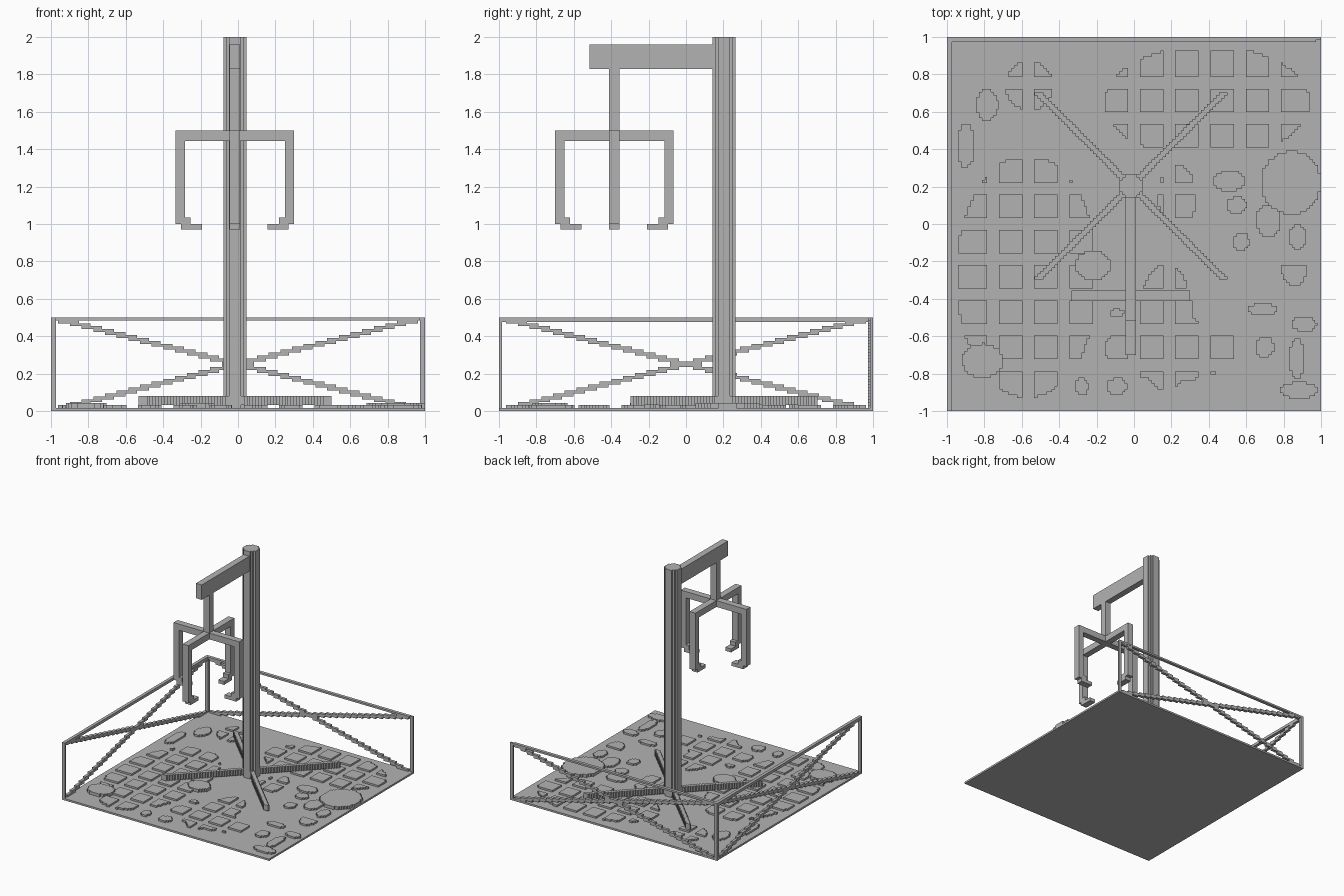
import bpy, bmesh, math

if "Cube" in bpy.data.objects:
    bpy.data.objects.remove(bpy.data.objects["Cube"], do_unlink=True)

GREY = (0.45, 0.45, 0.45, 1)
grey = bpy.data.materials.new("plain grey")
grey.use_nodes = True
grey.diffuse_color = GREY
grey.node_tree.nodes["Principled BSDF"].inputs["Base Color"].default_value = GREY

V = 1 / 64          # edge of one small block
BASE = 0.016        # thickness of the floor slab

# Ways of standing a flat outline (u, v) up with thickness w
FLAT = lambda u, v, w: (u, v, w)
FACING_Y = lambda u, v, w: (u, w, v)
FACING_X = lambda u, v, w: (w, u, v)


def finish(bm, name):
    bmesh.ops.recalc_face_normals(bm, faces=bm.faces)
    mesh = bpy.data.meshes.new(name)
    bm.to_mesh(mesh)
    bm.free()
    mesh.materials.append(grey)
    obj = bpy.data.objects.new(name, mesh)
    bpy.context.collection.objects.link(obj)
    return obj


def add_box(bm, x, y, z):
    ring = [(x[0], y[0]), (x[1], y[0]), (x[1], y[1]), (x[0], y[1])]
    add_prism(bm, ring, z[0], z[1], FLAT)


def add_prism(bm, ring, w0, w1, place):
    low = [bm.verts.new(place(u, v, w0)) for u, v in ring]
    high = [bm.verts.new(place(u, v, w1)) for u, v in ring]
    bm.faces.new(low[::-1])
    bm.faces.new(high)
    for i in range(len(ring)):
        j = (i + 1) % len(ring)
        bm.faces.new((low[i], low[j], high[j], high[i]))


def add_stepped(bm, rows, w0, w1, place=FLAT, step=V):
    """Extrude a stepped outline given as rows of (v, low u, high u)."""
    right, left = [], []
    for v, lo, hi in rows:
        right += [(hi, v), (hi, v + step)]
        left += [(lo, v), (lo, v + step)]
    if rows:
        add_prism(bm, right + left[::-1], w0, w1, place)


def snap(a):
    return round(a / V) * V


def ellipse_rows(cx, cy, rx, ry, box=None):
    """Stepped rows of an ellipse, optionally clipped to a box."""
    x0, x1, y0, y1 = box or (cx - rx, cx + rx, cy - ry, cy + ry)
    rows = []
    for i in range(round((y1 - y0) / V)):
        v = y0 + i * V
        t = (v + V / 2 - cy) / ry
        if abs(t) < 1:
            half = rx * math.sqrt(1 - t * t)
            lo, hi = max(x0, snap(cx - half)), min(x1, snap(cx + half))
            if hi - lo > V / 2:
                rows.append((v, lo, hi))
    return rows


def boxes(name, *parts):
    bm = bmesh.new()
    for part in parts:
        add_box(bm, *part)
    return finish(bm, name)


# Floor slab
boxes("floor", ((-1, 1), (-1, 1), (0, BASE)))

# Square paving stones, kept only inside oval patches
patches = [
    (0.39, 0.65, 0.55, 0.30), (-0.57, -0.28, 0.38, 0.65),
    (0.20, -0.67, 0.36, 0.17), (0.17, -0.55, 0.15, 0.34),
    (0.23, 0.14, 0.10, 0.18), (0.855, -0.24, 0.07, 0.09),
    (-0.56, 0.74, 0.13, 0.13),
]
bm = bmesh.new()
for patch in patches:
    for col in range(10):
        for row in range(10):
            x, y = (-0.848 + 0.1885 * k for k in (col, row))
            a = 4 * V
            wide_x = 0.03 if col in (0, 9) else 0
            wide_y = 0.02 if row in (0, 9) else 0
            box = (x - a - wide_x * (col == 0), x + a + wide_x * (col == 9),
                   y - a - wide_y * (row == 0), y + a + wide_y * (row == 9))
            add_stepped(bm, ellipse_rows(*patch, box), BASE, 2 * V)
finish(bm, "paving_stones")

# Loose rounded stones
pebbles = [
    (-0.785, 0.635, 0.06, 0.085), (-0.9, 0.42, 0.045, 0.12),
    (-0.28, -0.87, 0.04, 0.045), (-0.09, -0.87, 0.055, 0.045),
    (-0.09, -0.475, 0.04, 0.02), (0.51, 0.23, 0.085, 0.055),
    (0.55, 0.10, 0.055, 0.045), (0.575, -0.095, 0.045, 0.05),
    (0.72, 0.02, 0.065, 0.09), (0.875, -0.07, 0.045, 0.07),
    (0.69, -0.455, 0.085, 0.03), (0.91, -0.535, 0.07, 0.04),
    (0.70, -0.66, 0.05, 0.055), (0.87, -0.72, 0.04, 0.11),
    (0.88, -0.89, 0.10, 0.045),
]
boulders = [(-0.22, -0.22, 0.095, 0.08), (-0.81, -0.73, 0.11, 0.09),
            (0.84, 0.22, 0.16, 0.17)]
for name, stones, top in (("pebbles", pebbles, 2 * V), ("boulders", boulders, 0.042)):
    bm = bmesh.new()
    for stone in stones:
        add_stepped(bm, ellipse_rows(*stone), BASE, top)
    finish(bm, name)

# Round mast with stepped sides
PX, PY = -0.016, 0.203
bm = bmesh.new()
add_stepped(bm, ellipse_rows(PX, PY, 0.0625, 0.0625), BASE, 2)
finish(bm, "mast")

# Four diagonal feet around the mast
for sx, side in ((-1, "right"), (1, "left")):
    for sy, end in ((-1, "front"), (1, "back")):
        rows = []
        for i in range(2, 32):
            centre = PX + sx * (i + 0.5) * V
            rows.append((PY + sy * i * V - (V if sy < 0 else 0), centre - 0.023, centre + 0.023))
        bm = bmesh.new()
        add_stepped(bm, sorted(rows), 2 * V, 0.08)
        finish(bm, f"{end}_{side}_foot")

# Boom and the hanger below it
GX, GY, H = -0.017, -0.383, 0.028
boxes("boom", ((GX - H, GX + H), (-0.516, PY - 0.04), (1.83, 1.96)))
boxes("hanger", ((GX - H, GX + H), (GY - H, GY + H), (1.5, 1.83)))

# Grabber: crossed bars, four legs and inward claws
R = 0.317
boxes("grabber_bar_across", ((GX - R, GX + R), (GY - H, GY + H), (1.445, 1.5)))
boxes("grabber_bar_along", ((GX - H, GX + H), (GY - R, GY - H), (1.445, 1.5)),
      ((GX - H, GX + H), (GY + H, GY + R), (1.445, 1.5)))
sides = {"left": (1, 0), "right": (-1, 0), "back": (0, 1), "front": (0, -1)}
for side, (dx, dy) in sides.items():
    parts = []
    # inner reach, outer reach, bottom, top
    for r0, r1, z0, z1 in ((R - 0.05, R, 1.0, 1.445), (R - 0.08, R - 0.05, 1.0, 1.035),
                           (R - 0.142, R - 0.03, 0.97, 1.0)):
        x = sorted((GX + dx * r0, GX + dx * r1)) if dx else (GX - H, GX + H)
        y = sorted((GY + dy * r0, GY + dy * r1)) if dy else (GY - H, GY + H)
        parts.append((x, y, (z0, z1)))
    boxes(f"grabber_{side}_claw", *parts)

# Fence posts and top rails on the back and the right side
IN = 1 - 0.027
boxes("fence_posts", ((-1, -IN), (IN, 1), (BASE, 0.5)), ((IN, 1), (1 - V, 1), (BASE, 0.5)),
      ((-1, -IN), (-1, -1 + V), (BASE, 0.5)))
boxes("back_rail", ((-IN, IN), (IN, 1), (0.484, 0.5)))
boxes("right_rail", ((-1, -IN), (-1 + V, IN), (0.476, 0.5)))

# Stepped cross braces in both fence panels
for panel, place, w0, w1 in (("back", FACING_Y, IN, 1 - 0.002),
                             ("right", FACING_X, -1 + 0.002, -IN)):
    for lean, name in ((1, "rising"), (-1, "falling")):
        rows = []
        for i in range(30):
            centre = lean * (i - 14.5) * 0.0625
            rows.append((BASE + i * V, centre - 0.055, centre + 0.055))
        bm = bmesh.new()
        add_stepped(bm, rows, w0, w1, place)
        finish(bm, f"{panel}_{name}_brace")
